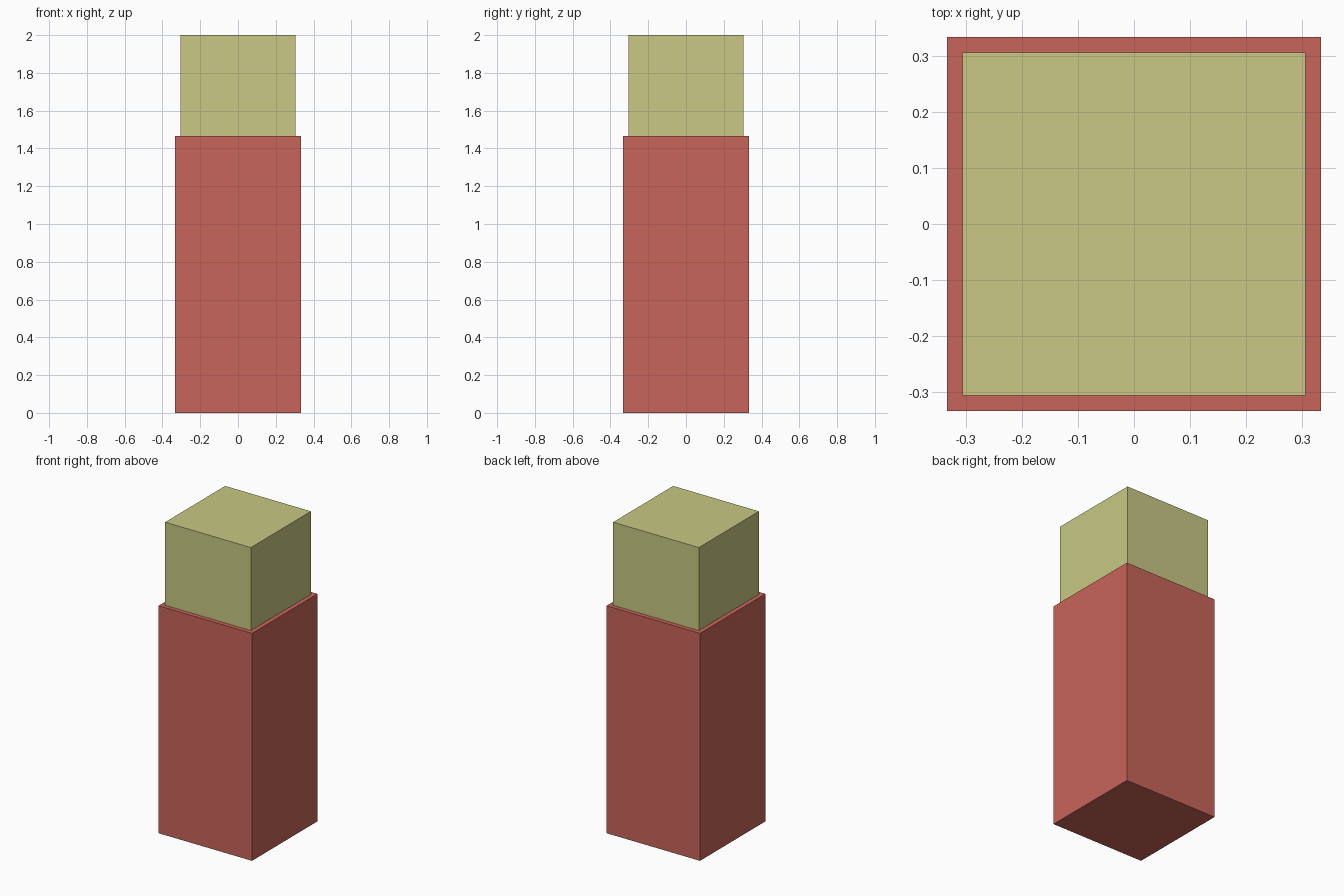
import bpy

if "Cube" in bpy.data.objects:
    bpy.data.objects.remove(bpy.data.objects["Cube"])


def box(name, width, z0, z1, color):
    """Square upright block between two heights."""
    bpy.ops.mesh.primitive_cube_add(size=1, location=(0, 0, (z0 + z1) / 2))
    obj = bpy.context.object
    obj.name = name
    obj.scale = (width, width, z1 - z0)
    bpy.ops.object.transform_apply(location=False, rotation=False, scale=True)
    mat = bpy.data.materials.new(name + "_material")
    mat.diffuse_color = color
    mat.use_nodes = True
    mat.node_tree.nodes["Principled BSDF"].inputs["Base Color"].default_value = mat.diffuse_color
    obj.data.materials.append(mat)
    return obj


SEAM = 1.465

# Tall red lower body
box("body", 0.666, 0.0, SEAM, (0.58, 0.13, 0.10, 1))
# Slightly narrower yellow-green cap
box("cap", 0.611, SEAM, 2.0, (0.58, 0.58, 0.23, 1))
